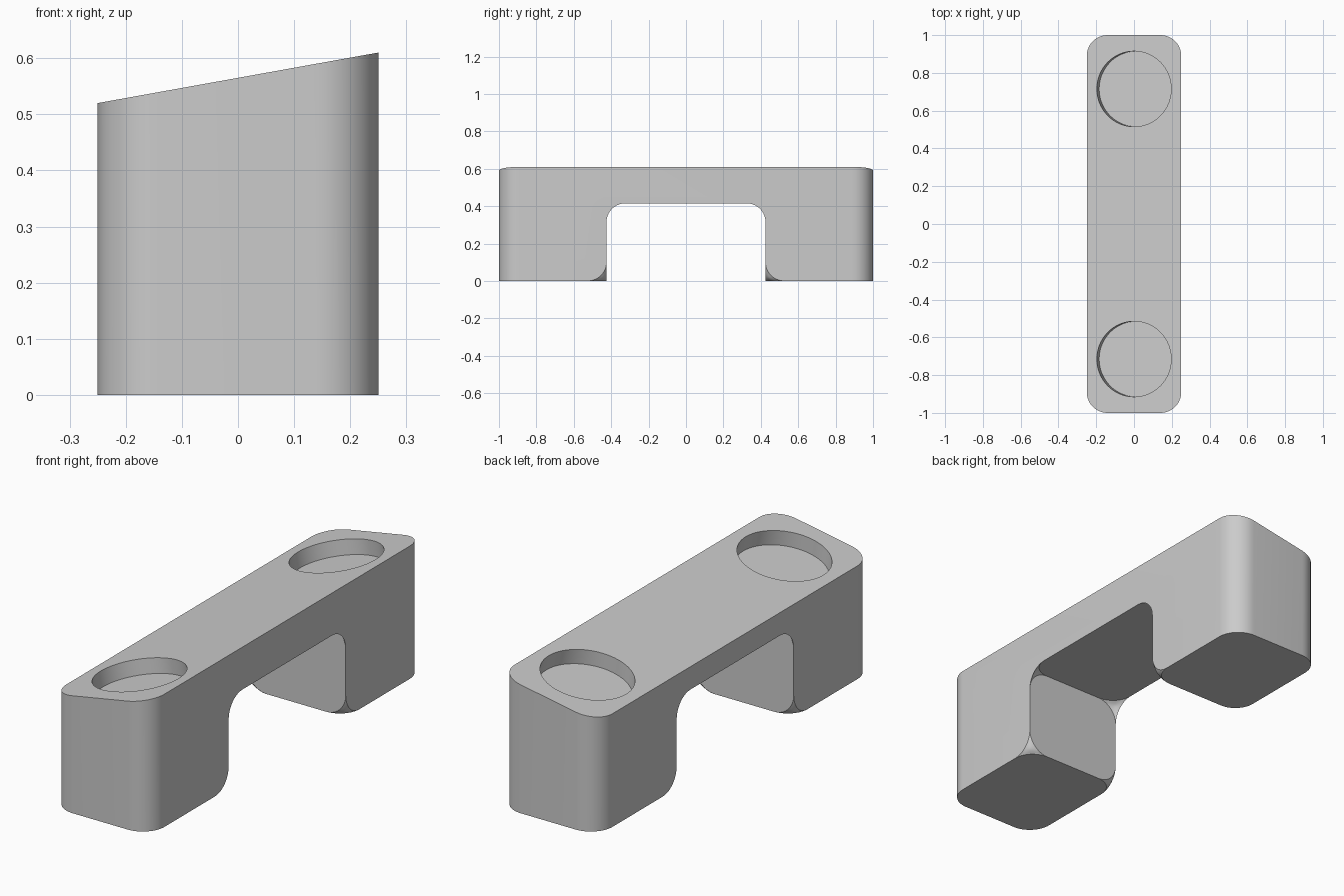
import bpy
import bmesh
import math

cube = bpy.data.objects.get("Cube")
if cube:
    bpy.data.objects.remove(cube, do_unlink=True)

HALF_W, HALF_L = 0.25, 1.0
TOP, SLOPE = 0.565, 0.18
NOTCH_Y, NOTCH_Z = 0.425, 0.415
CORNER, NOTCH_R = 0.11, 0.1

# Plain grey material
grey = bpy.data.materials.new("plain_grey")
grey.use_nodes = True
colour = (0.6, 0.6, 0.6, 1)
grey.diffuse_color = colour
grey.node_tree.nodes["Principled BSDF"].inputs["Base Color"].default_value = colour

# Bridge profile, extruded across the width
bm = bmesh.new()
half = [(NOTCH_Y, NOTCH_Z), (NOTCH_Y, 0), (HALF_L, 0), (HALF_L, TOP)]
profile = half + [(-y, z) for y, z in reversed(half)]
face = bm.faces.new([bm.verts.new((-HALF_W, y, z)) for y, z in profile])
side = bmesh.ops.extrude_face_region(bm, geom=[face])
moved = [v for v in side["geom"] if isinstance(v, bmesh.types.BMVert)]
bmesh.ops.translate(bm, verts=moved, vec=(2 * HALF_W, 0, 0))
bmesh.ops.recalc_face_normals(bm, faces=bm.faces[:])

# Round the four upright outer corners
uprights = [e for e in bm.edges
            if all(abs(v.co.y) > HALF_L - 0.01 for v in e.verts)
            and abs(e.verts[0].co.z - e.verts[1].co.z) > 0.1]
bmesh.ops.bevel(bm, geom=uprights, offset=CORNER, offset_type='OFFSET',
                segments=12, profile=0.5, affect='EDGES')

# Slant the top sideways
for v in bm.verts:
    if v.co.z > NOTCH_Z + 0.05:
        v.co.z = TOP + SLOPE * v.co.x

# Round only the corner points of the notch, leaving its edges sharp
points = [v for v in bm.verts if abs(abs(v.co.y) - NOTCH_Y) < 0.001]
bmesh.ops.bevel(bm, geom=points, offset=NOTCH_R, offset_type='OFFSET',
                segments=10, profile=0.5, affect='VERTICES')
bmesh.ops.recalc_face_normals(bm, faces=bm.faces[:])

mesh = bpy.data.meshes.new("bridge_body")
bm.to_mesh(mesh)
bm.free()
body = bpy.data.objects.new("bridge_body", mesh)
bpy.context.collection.objects.link(body)
mesh.materials.append(grey)

# Round recesses square to the slanted top
for y in (-0.715, 0.715):
    bpy.ops.mesh.primitive_cylinder_add(
        vertices=64, radius=0.2, depth=0.14, location=(0, y, TOP),
        rotation=(0, -math.atan(SLOPE), 0))
    cutter = bpy.context.object
    cutter.name = "recess_cutter"
    cutter.hide_render = True
    cutter.data.materials.append(grey)
    bpy.ops.object.select_all(action='DESELECT')
    body.select_set(True)
    bpy.context.view_layer.objects.active = body
    cut = body.modifiers.new("recess", 'BOOLEAN')
    cut.operation = 'DIFFERENCE'
    cut.solver = 'EXACT'
    cut.object = cutter
    bpy.ops.object.modifier_apply(modifier=cut.name)
    bpy.data.objects.remove(cutter, do_unlink=True)

bpy.ops.object.shade_smooth_by_angle(angle=math.radians(30))
